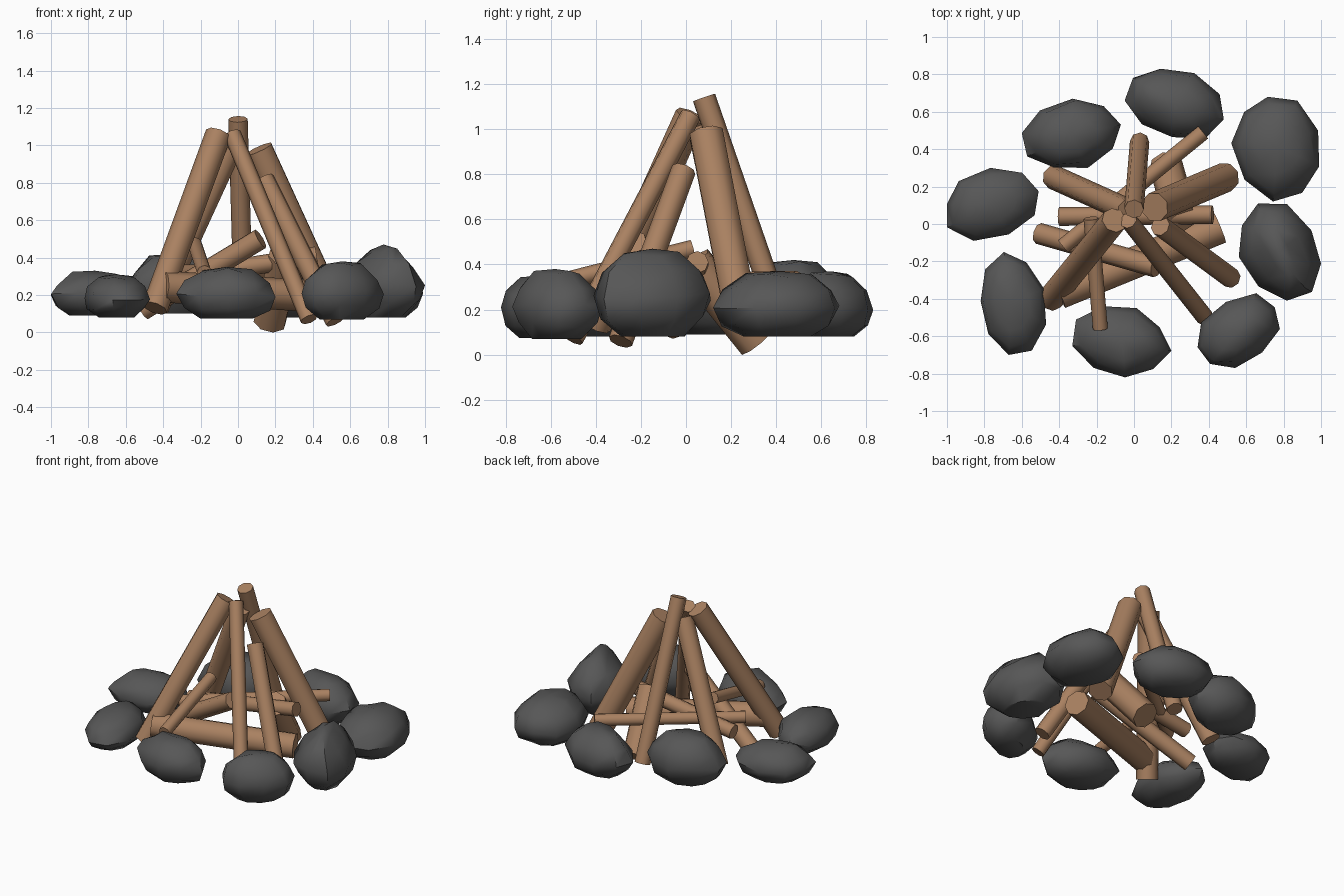
import bpy, math, random
from mathutils import Vector

if "Cube" in bpy.data.objects:
    bpy.data.objects.remove(bpy.data.objects["Cube"])

random.seed(11)


def material(name, color):
    m = bpy.data.materials.new(name)
    m.diffuse_color = (*color, 1)
    m.use_nodes = True
    m.node_tree.nodes["Principled BSDF"].inputs["Base Color"].default_value = m.diffuse_color
    return m


WOOD = material("wood", (0.40, 0.22, 0.12))
STONE = material("stone", (0.095, 0.095, 0.095))


def smooth(obj, angle):
    bpy.ops.object.select_all(action='DESELECT')
    obj.select_set(True)
    bpy.context.view_layer.objects.active = obj
    bpy.ops.object.shade_smooth_by_angle(angle=math.radians(angle))


def log(name, a, b, r):
    a, b = Vector(a), Vector(b)
    bpy.ops.mesh.primitive_cylinder_add(vertices=8, radius=r, depth=(b - a).length, location=(a + b) / 2)
    o = bpy.context.object
    o.name = name
    o.rotation_euler = (b - a).to_track_quat('Z', 'Y').to_euler()
    o.data.materials.append(WOOD)
    smooth(o, 50)


def stone(name, x, y, hx, hy, z0, z1, angle, ridge=1.0):
    # stacked jittered rings with a domed top, fitted to the wanted extents
    n, ang = 9, math.radians(angle)
    levels = [(0, .55, 1), (.2, .88, 1), (.45, 1, 1), (.72, .86, .5 + ridge / 2), (.93, .52, ridge)]
    jit = [random.uniform(.93, 1.06) for _ in range(n)]
    pts = []
    for t, s, narrow in levels:
        for i in range(n):
            k = math.tau * i / n
            j = s * jit[i] * random.uniform(.96, 1.04)
            u, v = j * math.cos(k), .7 * narrow * j * math.sin(k)
            z = t + (random.uniform(-.05, .05) if t > 0 else 0)
            pts.append(Vector((u * math.cos(ang) - v * math.sin(ang),
                               u * math.sin(ang) + v * math.cos(ang), z)))
    pts.append(Vector((0, 0, 1)))
    lo = [min(p[k] for p in pts) for k in range(3)]
    hi = [max(p[k] for p in pts) for k in range(3)]
    a, b = (x - hx, y - hy, z0), (x + hx, y + hy, z1)
    pts = [[a[k] + (p[k] - lo[k]) / (hi[k] - lo[k]) * (b[k] - a[k]) for k in range(3)] for p in pts]
    top = len(levels) - 1
    faces = [(l * n + i, l * n + (i + 1) % n, (l + 1) * n + (i + 1) % n, (l + 1) * n + i)
             for l in range(top) for i in range(n)]
    faces += [(top * n + i, top * n + (i + 1) % n, top * n + n) for i in range(n)]
    faces.append(tuple(reversed(range(n))))
    me = bpy.data.meshes.new(name)
    me.from_pydata(pts, [], faces)
    me.materials.append(STONE)
    o = bpy.data.objects.new(name, me)
    bpy.context.collection.objects.link(o)
    smooth(o, 48)


# Leaning logs of the tent: base, top, radius
log("leaning_log_front_left", (-.445, -.40, .13), (-.105, .02, 1.06), .07)
log("leaning_log_front_right", (.38, -.50, .07), (-.03, .02, 1.06), .047)
log("leaning_log_right", (.52, -.29, .06), (.14, -.01, .82), .055)
log("leaning_log_back_right", (.49, .25, .15), (.11, .09, .98), .08)
log("leaning_log_back", (.03, .44, .10), (0, .08, 1.14), .052)
log("leaning_log_back_left", (-.43, .25, .13), (-.03, .07, 1.0), .065)

# Logs and sticks lying inside
log("fire_log_front", (-.40, -.37, .245), (.46, -.02, .19), .085)
log("fire_log_sloped", (-.51, -.05, .12), (.12, -.23, .50), .057)
log("fire_log_low", (.17, .315, .057), (.25, .03, .41), .09)
log("fire_log_middle", (-.40, .04, .28), (.42, .05, .41), .05)
log("fire_stick_back", (-.38, -.12, .32), (.37, .49, .33), .042)
log("fire_stick_front", (-.18, -.56, .32), (-.23, .03, .47), .04)

# Ring of stones: centre, half sizes, bottom, top, direction of the long axis
stone("stone_back", .215, .645, .265, .185, .08, .37, -18)
stone("stone_back_left", -.335, .485, .265, .185, .10, .42, 12)
stone("stone_left", -.755, .105, .245, .195, .09, .33, 15)
stone("stone_front_left", -.645, -.425, .175, .275, .08, .31, 100)
stone("stone_front", -.065, -.63, .265, .19, .075, .35, -10)
stone("stone_front_right", .56, -.57, .22, .20, .07, .38, 35)
stone("stone_right", .78, -.15, .22, .26, .08, .47, 112, .5)
stone("stone_back_right", .755, .40, .235, .28, .08, .37, 100)
